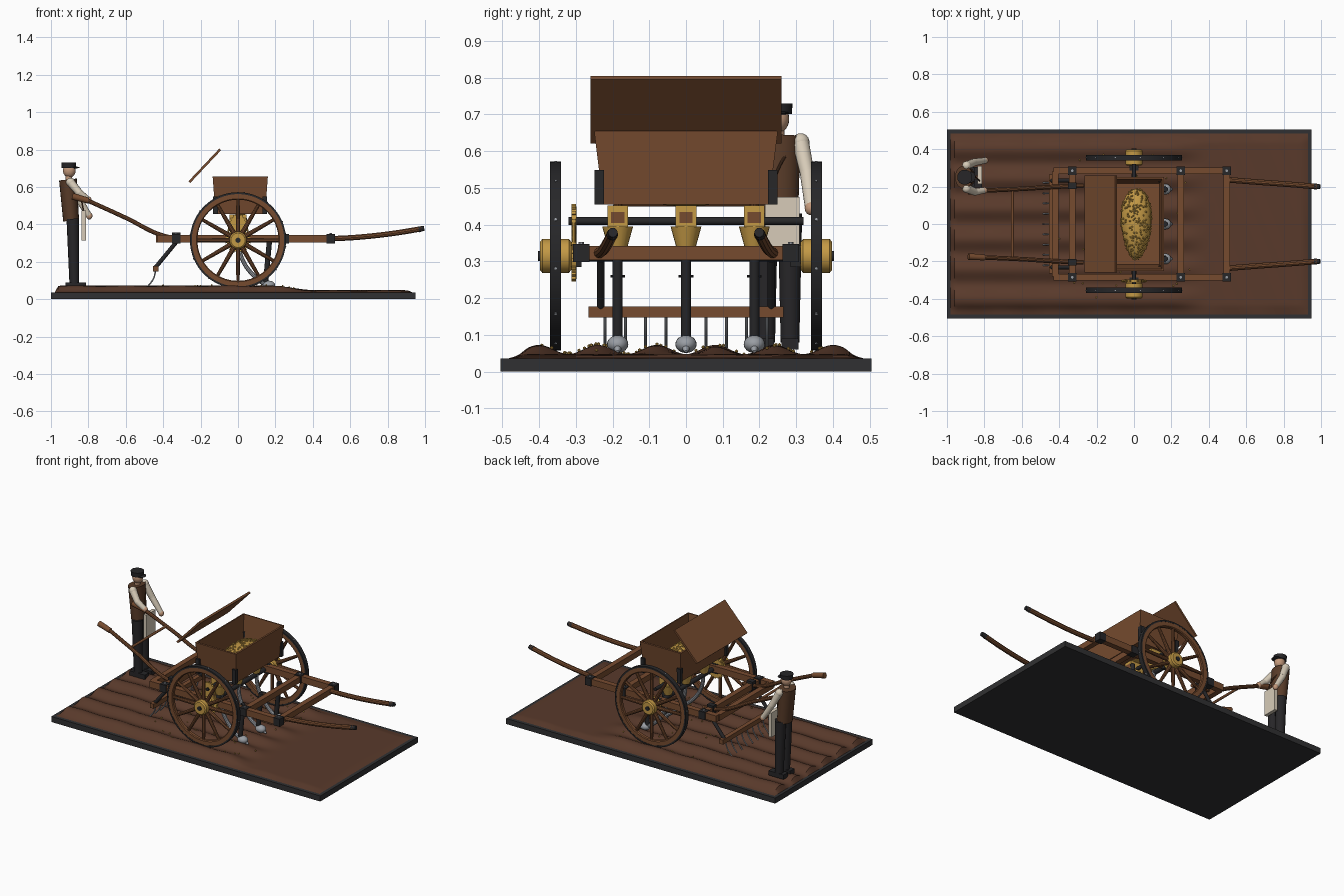
import bpy, bmesh, math, random
from mathutils import Vector, Matrix

random.seed(4)
cube = bpy.data.objects.get("Cube")
if cube:
    bpy.data.objects.remove(cube)


def material(name, *rgb):
    m = bpy.data.materials.new(name)
    m.use_nodes = True
    m.diffuse_color = (*rgb, 1)
    m.node_tree.nodes["Principled BSDF"].inputs["Base Color"].default_value = (*rgb, 1)
    return m


WOOD = material("wood", 0.18, 0.07, 0.028)
SOIL = material("soil", 0.10, 0.042, 0.024)
IRON = material("dark iron", 0.02, 0.02, 0.022)
BASE = material("base grey", 0.03, 0.03, 0.032)
BRASS = material("brass and grain", 0.55, 0.32, 0.06)
STEEL = material("steel", 0.32, 0.34, 0.37)
CREAM = material("cream cloth", 0.68, 0.6, 0.48)
VEST = material("vest brown", 0.1, 0.045, 0.022)
CLOTH = material("dark cloth", 0.02, 0.019, 0.021)
SKIN = material("skin", 0.55, 0.32, 0.2)


def finish(name, bm, mat):
    me = bpy.data.meshes.new(name)
    bmesh.ops.recalc_face_normals(bm, faces=bm.faces)
    bm.to_mesh(me)
    bm.free()
    me.materials.append(mat)
    ob = bpy.data.objects.new(name, me)
    bpy.context.collection.objects.link(ob)
    return ob


def box(name, loc, size, mat, turn=0, taper=1):
    """Box turned about y; taper scales its lower end."""
    bm = bmesh.new()
    bmesh.ops.create_cube(bm, size=1)
    for v in bm.verts:
        if v.co.z < 0:
            v.co.x *= taper
            v.co.y *= taper
    bmesh.ops.scale(bm, vec=size, verts=bm.verts)
    bmesh.ops.transform(bm, matrix=Matrix.Translation(loc) @ Matrix.Rotation(turn, 4, "Y"), verts=bm.verts)
    return finish(name, bm, mat)


def rod(name, a, b, r1, r2, mat, sides=14):
    a, b = Vector(a), Vector(b)
    bm = bmesh.new()
    bmesh.ops.create_cone(bm, cap_ends=True, segments=sides, radius1=r1, radius2=r2, depth=(b - a).length)
    turn = (b - a).to_track_quat("Z", "Y").to_matrix().to_4x4()
    bmesh.ops.transform(bm, matrix=Matrix.Translation((a + b) / 2) @ turn, verts=bm.verts)
    return finish(name, bm, mat)


def ball(name, loc, size, mat):
    bm = bmesh.new()
    bmesh.ops.create_uvsphere(bm, u_segments=20, v_segments=12, radius=1)
    bmesh.ops.transform(bm, matrix=Matrix.Translation(loc) @ Matrix.Diagonal((*size, 1)), verts=bm.verts)
    return finish(name, bm, mat)


def lathe(name, profile, loc, mat, steps=48):
    """Closed (radius, offset) profile spun about the y axis."""
    bm = bmesh.new()
    vs = [bm.verts.new((r, y, 0)) for r, y in profile]
    edges = [bm.edges.new((vs[i - 1], vs[i])) for i in range(len(vs))]
    bmesh.ops.spin(bm, geom=vs + edges, cent=(0, 0, 0), axis=(0, 1, 0), angle=math.tau, steps=steps)
    bmesh.ops.remove_doubles(bm, verts=bm.verts, dist=1e-5)
    bmesh.ops.translate(bm, vec=loc, verts=bm.verts)
    return finish(name, bm, mat)


def tube(name, points, r, mat):
    cu = bpy.data.curves.new(name, "CURVE")
    cu.dimensions = "3D"
    cu.bevel_depth, cu.bevel_resolution, cu.use_fill_caps = r, 3, True
    sp = cu.splines.new("BEZIER")
    sp.bezier_points.add(len(points) - 1)
    for bp, p in zip(sp.bezier_points, points):
        bp.co = p
        bp.handle_left_type = bp.handle_right_type = "AUTO"
    cu.materials.append(mat)
    ob = bpy.data.objects.new(name, cu)
    bpy.context.collection.objects.link(ob)


def seeds(name, places, r):
    bm = bmesh.new()
    for p in places:
        bmesh.ops.create_icosphere(bm, subdivisions=1, radius=r, matrix=Matrix.Translation(p))
    finish(name, bm, BRASS)


# Base and furrowed soil, smoothing out toward the front
def ground(x, y):
    f = min(max((0.42 - x) / 0.25, 0), 1)
    f = f * f * (3 - 2 * f)
    edge = min(1, (0.485 - abs(y)) / 0.05, (0.98 + x) / 0.02, (0.935 - x) / 0.03)
    ridge = 0.5 - 0.5 * math.cos(math.tau * y / 0.16)
    return 0.036 + max(edge, 0) * (0.01 + f * 0.025 * ridge + 0.002 * math.sin(x * 23 + y * 9))


box("base", (-0.025, 0, 0.018), (1.95, 1.01, 0.036), BASE)
bm = bmesh.new()
bmesh.ops.create_grid(bm, x_segments=100, y_segments=90, size=1)
for v in bm.verts:
    v.co.x = v.co.x * 0.955 - 0.025
    v.co.y *= 0.483
    v.co.z = ground(v.co.x, v.co.y)
finish("soil", bm, SOIL)
spots = [(random.uniform(-0.45, 0.3), random.uniform(-0.4, 0.4)) for _ in range(50)]
seeds("spilled_seeds", [(x, y, ground(x, y) + 0.003) for x, y in spots], 0.005)

# Wheels
AXLE_Z = 0.315
for side, s in (("left", 1), ("right", -1)):
    c = Vector((0, 0.355 * s, AXLE_Z))
    w = 0.015
    lathe(side + "_tyre", [(0.247, -w), (0.257, -w), (0.257, w), (0.247, w)], c, IRON, 64)
    lathe(side + "_rim", [(0.217, -0.009), (0.222, -0.014), (0.248, -0.014), (0.248, 0.014),
                          (0.222, 0.014), (0.217, 0.009)], c, WOOD, 64)
    lathe(side + "_hub", [(0, -0.043), (0.038, -0.043), (0.046, -0.036), (0.046, 0.036),
                          (0.038, 0.043), (0, 0.043)], c, BRASS)
    rod(side + "_axle_cap", c, c + Vector((0, 0.048 * s, 0)), 0.014, 0.014, IRON)
    for i in range(12):
        a = math.tau * i / 12
        d = Vector((math.sin(a), 0, math.cos(a)))
        rod(side + "_spoke", c + d * 0.035, c + d * 0.225, 0.013, 0.009, WOOD, 10)
        e = Vector((math.sin(a + 0.13), 0, math.cos(a + 0.13)))
        rod(side + "_tyre_bolt", c + e * 0.25, c + e * 0.26, 0.004, 0.004, STEEL, 6)
    box(side + "_axle_block", (0, 0.3 * s, 0.315), (0.05, 0.03, 0.06), IRON)
rod("axle", (0, -0.36, AXLE_Z), (0, 0.36, AXLE_Z), 0.015, 0.015, IRON)

# Frame, shafts and handles
for x in (-0.42, -0.33, 0.25, 0.495):
    box("cross_beam", (x, 0, 0.323), (0.035, 0.56, 0.038), WOOD)
for side, s in (("left", 1), ("right", -1)):
    box(side + "_frame_beam", (0.04, 0.285 * s, 0.323), (0.94, 0.036, 0.042), WOOD)
    for x in (-0.33, 0.25, 0.495):
        box(side + "_corner_plate", (x, 0.285 * s, 0.323), (0.046, 0.046, 0.05), IRON)
        rod(side + "_plate_bolt", (x, 0.285 * s, 0.345), (x, 0.285 * s, 0.353), 0.008, 0.008, STEEL, 6)
    tube(side + "_shaft", [(0.48, 0.238 * s, 0.322), (0.65, 0.225 * s, 0.332),
                           (0.83, 0.212 * s, 0.352), (0.98, 0.2 * s, 0.376)], 0.015, WOOD)
    rod(side + "_shaft_tip", (0.965, 0.201 * s, 0.373), (0.995, 0.199 * s, 0.379), 0.016, 0.013, IRON)
    tube(side + "_handle", [(-0.27, 0.205 * s, 0.322), (-0.4, 0.2 * s, 0.34),
                            (-0.6, 0.188 * s, 0.435), (-0.82, 0.178 * s, 0.535)], 0.012, WOOD)
    rod(side + "_grip", (-0.8, 0.179 * s, 0.527), (-0.885, 0.174 * s, 0.55), 0.016, 0.018, WOOD)
    box(side + "_handle_clamp", (-0.33, 0.205 * s, 0.33), (0.045, 0.035, 0.054), IRON)
    # Rake arms
    rod(side + "_rake_arm", (-0.33, 0.232 * s, 0.305), (-0.445, 0.232 * s, 0.165), 0.011, 0.011, IRON)
rod("handle_brace", (-0.65, -0.185, 0.458), (-0.65, 0.185, 0.458), 0.008, 0.008, WOOD)
box("rake_beam", (-0.44, 0, 0.163), (0.028, 0.53, 0.03), WOOD)
for i in range(9):
    y = (i - 4) * 0.055
    tube("rake_tooth", [(-0.44, y, 0.155), (-0.452, y, 0.11), (-0.485, y, 0.065)], 0.004, STEEL)

# Hopper with open top, corner irons and raised lid
hopper = box("hopper", (0.012, 0, 0.555), (0.295, 0.5, 0.2), WOOD, taper=0.9)
bm = bmesh.new()
bm.from_mesh(hopper.data)
bmesh.ops.delete(bm, geom=[f for f in bm.faces if f.normal.z > 0.9], context="FACES")
bm.to_mesh(hopper.data)
bm.free()
wall = hopper.modifiers.new("wall", "SOLIDIFY")
wall.thickness, wall.offset = 0.014, -1
for x in (-0.125, 0.149):
    for y in (-0.236, 0.236):
        box("corner_iron", (x * 0.96, y, 0.502), (0.026, 0.026, 0.095), IRON, taper=0.95)
box("hopper_lid", (-0.178, 0, 0.713), (0.24, 0.52, 0.013), WOOD, turn=-math.atan2(0.175, 0.165))

# Grain heap
heap = ball("grain_heap", (0.012, 0, 0.52), (0.095, 0.19, 0.07), BRASS)
for v in heap.data.vertices:
    v.co.x = 0.012 + (v.co.x - 0.012) * (0.85 + 0.8 * v.co.y)
grains = []
for _ in range(260):
    a, u = random.uniform(0, math.tau), random.uniform(0, 1)
    k, y = math.sqrt(1 - u * u), 0
    y = 0.19 * k * math.sin(a)
    grains.append((0.012 + 0.095 * k * math.cos(a) * (0.85 + 0.8 * y), y, 0.52 + 0.07 * u))
seeds("grain", grains, 0.006)

# Metering shaft, feed cups, seed tubes and tines
rod("metering_shaft", (0, -0.32, 0.41), (0, 0.32, 0.41), 0.011, 0.011, IRON)
for y in (-0.186, 0, 0.186):
    box("feed_cup", (0, y, 0.423), (0.09, 0.056, 0.058), BRASS)
    box("feed_window", (0.043, y, 0.42), (0.008, 0.036, 0.03), WOOD)
    rod("funnel", (0, y, 0.33), (0, y, 0.395), 0.024, 0.042, BRASS, 20)
    tube("seed_tube", [(0, y, 0.34), (0.02, y, 0.22), (0.09, y, 0.12), (0.15, y, 0.075)], 0.012, STEEL)
    rod("tine", (0.168, y, 0.31), (0.148, y, 0.09), 0.014, 0.014, IRON)
    rod("tine_pin", (0.165, y - 0.02, 0.26), (0.165, y + 0.02, 0.26), 0.003, 0.003, IRON, 8)
    ball("furrow_shoe", (0.165, y, 0.075), (0.034, 0.029, 0.024), STEEL)
    rod("shoe_point", (0.165, y, 0.078), (0.205, y, 0.055), 0.022, 0.004, STEEL)

# Drive sprockets and chain
for z, r, n in ((0.41, 0.04, 12), (AXLE_Z, 0.062, 18)):
    lathe("sprocket", [(0, -0.007), (r, -0.007), (r, 0.007), (0, 0.007)], (0, -0.305, z), BRASS, 32)
    for i in range(n):
        a = math.tau * i / n
        box("sprocket_tooth", (r * math.sin(a), -0.305, z + r * math.cos(a)), (0.009, 0.012, 0.014), BRASS, turn=a)
for s in (1, -1):
    rod("chain_run", (0.06 * s, -0.305, 0.33), (0.04 * s, -0.305, 0.415), 0.005, 0.005, BRASS, 8)

# Farmer
X, Y = -0.905, 0.25
torso = rod("vest", (X + 0.015, Y, 0.42), (X - 0.005, Y, 0.64), 0.05, 0.056, VEST, 20)
for v in torso.data.vertices:
    v.co.x = X + (v.co.x - X) * 0.85
    v.co.y = Y + (v.co.y - Y) * 1.1
rod("neck", (X, Y, 0.63), (X, Y, 0.67), 0.018, 0.018, SKIN)
ball("head", (X + 0.003, Y, 0.688), (0.034, 0.031, 0.038), SKIN)
rod("cap", (X, Y, 0.702), (X, Y, 0.73), 0.038, 0.04, CLOTH, 24)
ball("cap_peak", (X + 0.03, Y, 0.704), (0.028, 0.03, 0.005), CLOTH)
for side, s in (("left", 1), ("right", -1)):
    y = Y + 0.033 * s
    rod(side + "_leg", (X + 0.03, y, 0.08), (X + 0.022, y, 0.43), 0.026, 0.034, CLOTH)
    box(side + "_shoe", (X + 0.038, y, 0.075), (0.11, 0.046, 0.03), CLOTH)
arms = {"left": [(X + 0.01, 0.312, 0.625), (-0.855, 0.33, 0.54), (-0.795, 0.34, 0.445)],
        "right": [(X + 0.01, 0.19, 0.625), (-0.85, 0.172, 0.57), (-0.8, 0.18, 0.53)]}
for side, (a, b, c) in arms.items():
    ball(side + "_shoulder", a, (0.024, 0.024, 0.024), CREAM)
    rod(side + "_upper_arm", a, b, 0.023, 0.02, CREAM)
    ball(side + "_elbow", b, (0.02, 0.02, 0.02), CREAM)
    rod(side + "_forearm", b, c, 0.02, 0.016, CREAM)
    ball(side + "_hand", c, (0.017, 0.017, 0.019), SKIN)
box("seed_bag", (-0.825, 0.262, 0.395), (0.022, 0.095, 0.16), CREAM)
tube("bag_strap", [(-0.825, 0.23, 0.47), (-0.845, 0.25, 0.55), (X, 0.31, 0.64)], 0.004, VEST)

# Turn curves into meshes and smooth the round parts
bpy.ops.object.select_all(action="DESELECT")
parts = [o for o in bpy.context.scene.objects if o.type in {"MESH", "CURVE"}]
for o in parts:
    o.select_set(True)
bpy.context.view_layer.objects.active = next(o for o in parts if o.type == "CURVE")
bpy.ops.object.convert(target="MESH")
bpy.ops.object.shade_smooth_by_angle(angle=math.radians(35))
